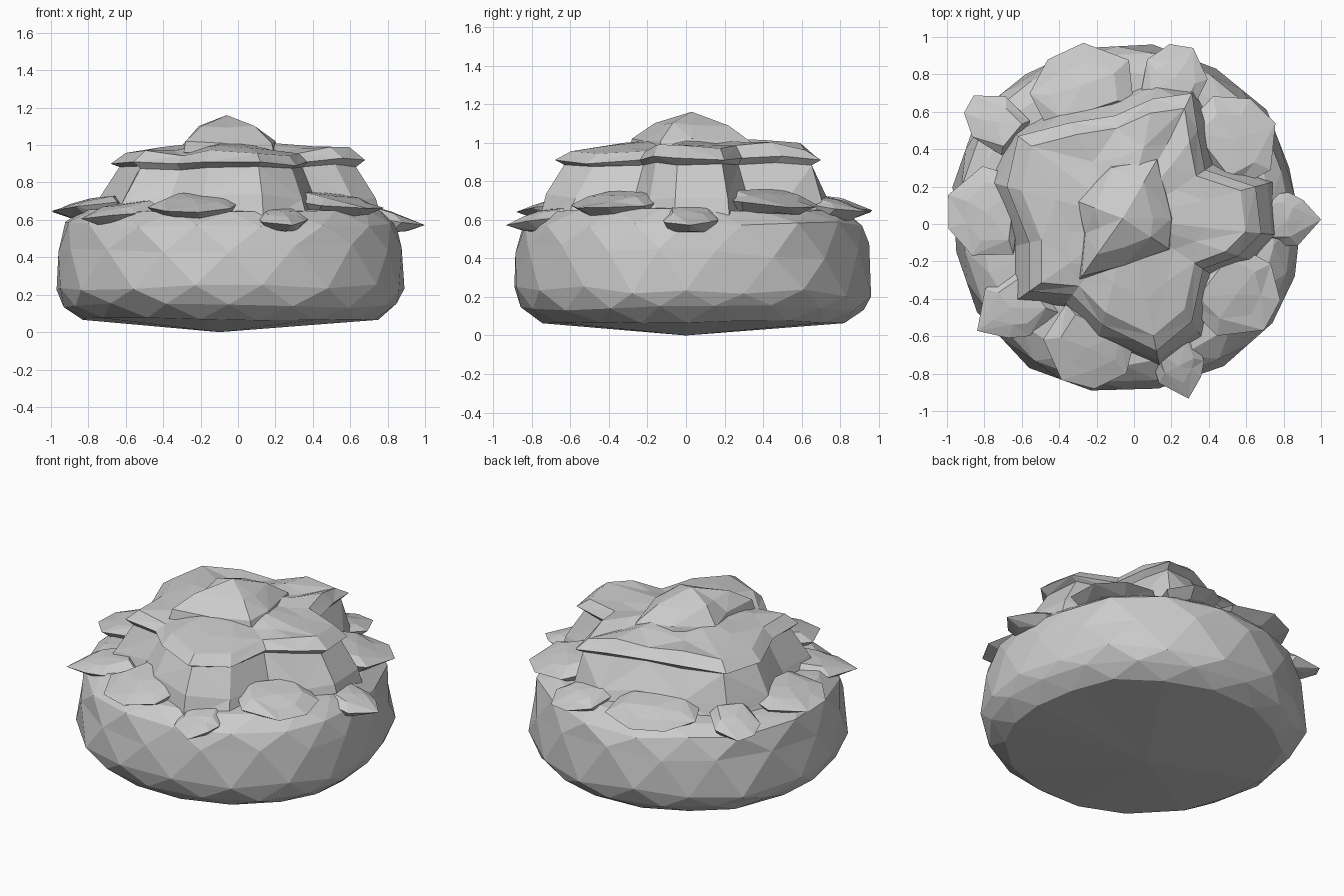
import bpy, bmesh, math, random
from mathutils import Vector

if "Cube" in bpy.data.objects:
    bpy.data.objects.remove(bpy.data.objects["Cube"])

random.seed(4)


def loft(name, rings, low, high, stagger=False):
    """Skin equal-length rings with triangles and close both ends at a point."""
    bm = bmesh.new()
    n = len(rings[0])
    if stagger:  # shift every other ring by half a step for diamond facets
        rings = [[(r[i] + r[(i + 1) % n]) * 0.5 for i in range(n)] if k % 2 else r
                 for k, r in enumerate(rings)]
    vs = [[bm.verts.new(p) for p in ring] for ring in rings]
    lo, hi = bm.verts.new(low), bm.verts.new(high)
    for i in range(n):
        j = (i + 1) % n
        bm.faces.new((lo, vs[0][j], vs[0][i]))
        bm.faces.new((hi, vs[-1][i], vs[-1][j]))
        for k, (a, b) in enumerate(zip(vs, vs[1:])):
            if (k if stagger else i + k) % 2:
                bm.faces.new((a[i], a[j], b[j]))
                bm.faces.new((a[i], b[j], b[i]))
            else:
                bm.faces.new((a[i], a[j], b[i]))
                bm.faces.new((a[j], b[j], b[i]))
    bmesh.ops.recalc_face_normals(bm, faces=bm.faces[:])
    mesh = bpy.data.meshes.new(name)
    bm.to_mesh(mesh)
    bm.free()
    obj = bpy.data.objects.new(name, mesh)
    bpy.context.collection.objects.link(obj)
    return obj


def scaled(outline, centre, s, z, jitter=0.0, lift=0.0, limit=9.0):
    """Ring: outline scaled about a centre; lift applies the outline's third value."""
    ring = []
    for p in outline:
        d = Vector((p[0] - centre[0], p[1] - centre[1], 0)) * s
        if d.length > limit:
            d.length = limit
        dz = p[2] * lift if len(p) > 2 else 0
        ring.append(d + Vector((centre[0], centre[1],
                                z + dz + random.uniform(-jitter, jitter))))
    return ring


# Squat rounded body with a shallow pointed underside
body = [(0.89, 0.0), (0.86, -0.28), (0.74, -0.53), (0.48, -0.76), (0.13, -0.88),
        (-0.23, -0.89), (-0.56, -0.77), (-0.84, -0.47), (-0.95, -0.15),
        (-0.97, 0.2), (-0.83, 0.6), (-0.58, 0.8), (-0.28, 0.94), (0.1, 0.96),
        (0.44, 0.83), (0.71, 0.61), (0.83, 0.3)]
c = (-0.04, 0.03)
loft("body", [scaled(body, c, s, z, j) for s, z, j in
              [(0.85, 0.07, 0.008), (0.97, 0.14, 0.02), (1.0, 0.23, 0.03),
               (1.0, 0.45, 0.06), (0.95, 0.575, 0.015), (0.86, 0.65, 0.015)]],
     (-0.1, 0, 0), (-0.04, 0.03, 0.69), stagger=True)

# Upper mound: sloping wall, undercut, scalloped lip and top
mound = [(0.65, 0.2, 0), (0.68, -0.05, 0.5), (0.56, -0.17, 1), (0.37, -0.24, 0),
         (0.31, -0.52, -1), (0.12, -0.68, 0), (-0.17, -0.54, 0), (-0.33, -0.38, -0.5),
         (-0.56, -0.36, 0), (-0.56, -0.1, 0), (-0.68, 0.2, -0.5), (-0.62, 0.47, 0),
         (-0.35, 0.54, 0.3), (-0.1, 0.58, 0), (0.1, 0.67, 1), (0.31, 0.7, 0),
         (0.34, 0.5, 1), (0.38, 0.29, 0.5)]
c = (-0.02, 0.02)
loft("upper_mound", [scaled(mound, c, s, z, j, l, m) for s, z, j, l, m in
                     [(1.2, 0.58, 0, 0, 0.8), (1.1, 0.72, 0.02, 0, 0.76),
                      (0.93, 0.88, 0.01, 0.01, 9), (1.0, 0.91, 0, 0.02, 9),
                      (0.88, 0.965, 0.01, 0.03, 9), (0.6, 0.985, 0.02, 0.015, 9)]],
     (0, 0, 0.56), (-0.05, 0.03, 1.03))

# Small crown at the very top
crown = [(0.2, 0.03), (0.18, -0.13), (-0.05, -0.22), (-0.28, -0.28), (-0.26, -0.05),
         (-0.3, 0.12), (-0.12, 0.3), (0.12, 0.34)]
c = (-0.06, 0.03)
loft("crown", [scaled(crown, c, s, z, j) for s, z, j in
               [(1.05, 0.96, 0), (1.0, 1.01, 0.015), (0.62, 1.095, 0.01)]],
     (-0.05, 0.03, 0.92), (-0.06, 0.03, 1.16))

# Leaf-like ledges around the shoulder: a broad and a pointed outline
broad = [(1, -0.3), (0.9, 0.45), (0.1, 1), (-1.2, 0.9), (-1.3, -0.8), (0.0, -1)]
pointed = [(1, 0), (0.35, 0.7), (-0.2, 1), (-1.3, 0.9), (-1.3, -0.9), (0.1, -0.9)]


def ledge(name, shape, x, y, ru, rv, z):
    """x, y, radial half size, sideways half size, height."""
    a = math.atan2(y, x)
    d = Vector((math.cos(a), math.sin(a), 0))
    t = Vector((-d.y, d.x, 0))
    o = Vector((x, y, z))

    def ring(s, shift, dz, slope):
        return [o + d * (ru * u * s + shift) + t * (rv * v * s)
                + Vector((0, 0, dz - slope * u + random.uniform(-0.008, 0.008)))
                for u, v in shape]

    under = ring(0.75, -0.06, -0.07, 0.0)
    rim = ring(1.0, 0, -0.015, 0.02)
    top = ring(0.65, -0.04, 0.025, 0.025)
    loft(name, [under, rim, top], o - d * 0.08 + Vector((0, 0, -0.08)),
         o - d * 0.04 + Vector((0, 0, 0.035)))


ledges = [(pointed, 0.86, 0.02, 0.14, 0.15, 0.61), (pointed, 0.25, -0.80, 0.14, 0.14, 0.61),
          (broad, -0.26, -0.70, 0.17, 0.24, 0.68), (pointed, -0.69, -0.47, 0.18, 0.18, 0.64),
          (broad, -0.83, 0.07, 0.17, 0.24, 0.68), (broad, -0.77, 0.57, 0.14, 0.14, 0.66),
          (broad, -0.29, 0.78, 0.17, 0.28, 0.68), (broad, 0.23, 0.82, 0.14, 0.17, 0.67),
          (broad, 0.57, 0.48, 0.18, 0.25, 0.70), (broad, 0.58, -0.40, 0.19, 0.24, 0.69)]
for i, args in enumerate(ledges):
    ledge(f"ledge_{i + 1}", *args)
